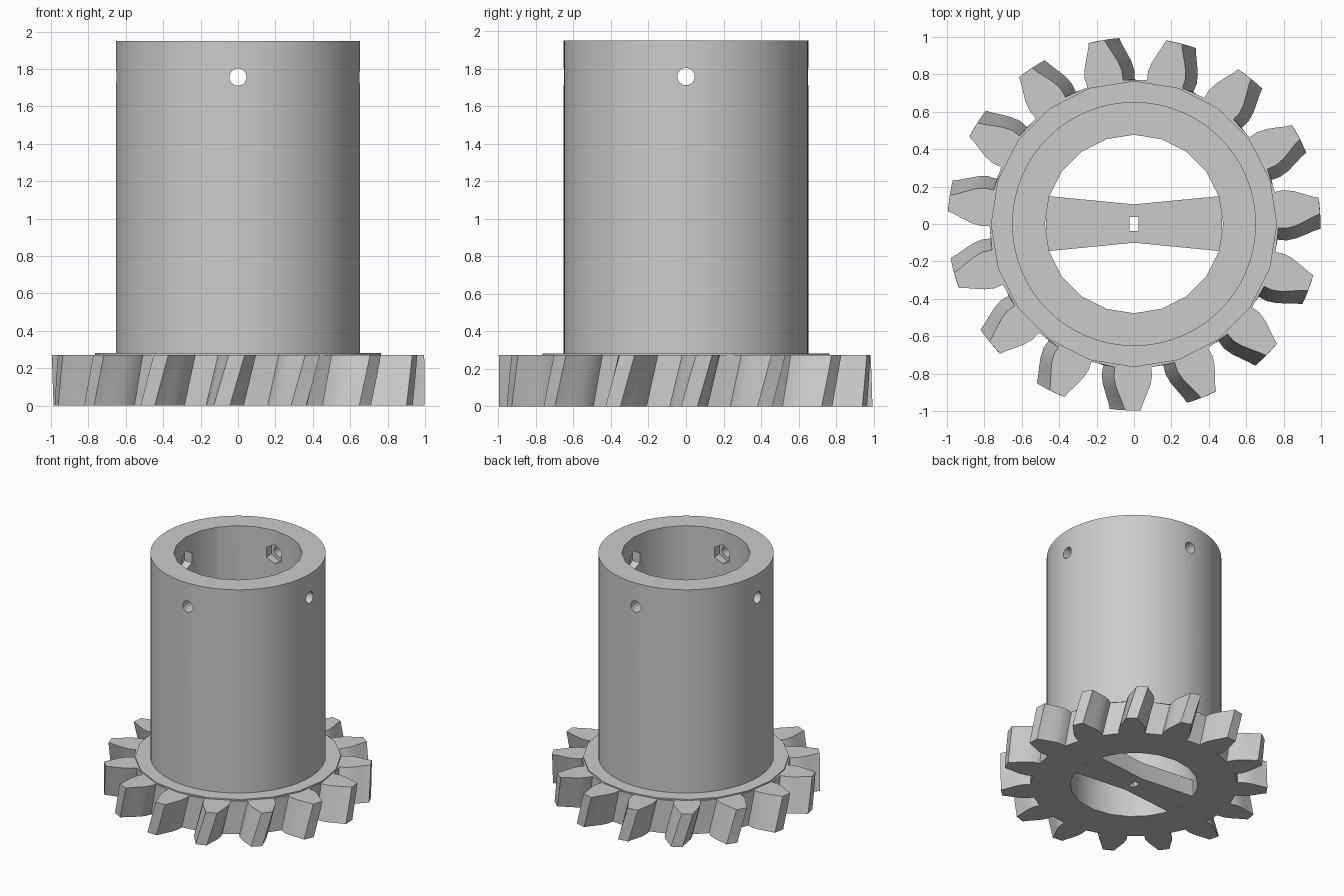
import bpy, bmesh, math
from mathutils import Matrix

cube = bpy.data.objects.get("Cube")
if cube:
    bpy.data.objects.remove(cube, do_unlink=True)

grey = bpy.data.materials.new("plain grey")
grey.use_nodes = True
COLOUR = (0.6, 0.6, 0.6, 1)
grey.diffuse_color = COLOUR
grey.node_tree.nodes["Principled BSDF"].inputs["Base Color"].default_value = COLOUR


def add_object(name, bm):
    bmesh.ops.recalc_face_normals(bm, faces=bm.faces)
    mesh = bpy.data.meshes.new(name)
    bm.to_mesh(mesh)
    bm.free()
    mesh.materials.append(grey)
    obj = bpy.data.objects.new(name, mesh)
    bpy.context.collection.objects.link(obj)
    return obj


def prism(name, outline, z0, z1, twist=0.0, layers=1):
    """Extrude an outline upwards, turning it by twist on the way."""
    bm = bmesh.new()
    rings = []
    for k in range(layers + 1):
        t = k / layers
        c, s = math.cos(twist * (t - 1)), math.sin(twist * (t - 1))
        z = z0 + (z1 - z0) * t
        rings.append([bm.verts.new((x * c - y * s, x * s + y * c, z)) for x, y in outline])
    n = len(outline)
    for low, high in zip(rings, rings[1:]):
        for i in range(n):
            j = (i + 1) % n
            bm.faces.new((low[i], low[j], high[j], high[i]))
    bm.faces.new(rings[0][::-1])
    bm.faces.new(rings[-1])
    return add_object(name, bm)


def circle(radius, sides):
    return [(radius * math.cos(math.tau * i / sides), radius * math.sin(math.tau * i / sides))
            for i in range(sides)]


def cut(obj, cutter):
    """Subtract the cutter from the object and discard it."""
    cutter.hide_render = True
    mod = obj.modifiers.new("cut", "BOOLEAN")
    mod.operation = "DIFFERENCE"
    mod.solver = "EXACT"
    mod.object = cutter
    bpy.context.view_layer.objects.active = obj
    bpy.ops.object.modifier_apply(modifier=mod.name)
    bpy.data.objects.remove(cutter, do_unlink=True)


GEAR_TOP, DISC_TOP, TUBE_TOP = 0.272, 0.282, 1.95
BORE, HOLE_Z = 0.477, 1.757

# Helical gear: tooth flank as radius and half width
flank = [(0.772, 0.097), (0.82, 0.102), (0.87, 0.092), (0.92, 0.072), (0.965, 0.053), (0.997, 0.043)]
TEETH = 15
outline = []
for i in range(TEETH):
    a = math.radians(5.6) + math.tau * i / TEETH
    side = [(r, math.asin(w / r)) for r, w in flank]
    for r, h in [(r, -h) for r, h in side] + [(r, h) for r, h in reversed(side)]:
        outline.append((r * math.cos(a + h), r * math.sin(a + h)))
gear = prism("gear", outline, 0, GEAR_TOP, twist=math.radians(4.6), layers=3)

# Thin shoulder disc and tall tube
disc = prism("shoulder_disc", circle(0.765, 20), GEAR_TOP, DISC_TOP)
tube = prism("tube", circle(0.652, 100), DISC_TOP, TUBE_TOP)

# Common bore
for part in (gear, disc, tube):
    cut(part, prism("bore_cutter", circle(BORE, 20), -0.1, 2.1))

# Cross holes with hexagonal nut pockets on the inside wall
for i in range(4):
    turn = Matrix.Rotation(i * math.pi / 2, 4, "Z")
    lay_down = Matrix.Rotation(math.pi / 2, 4, "Y")
    for radius, sides, start, end in ((0.046, 24, 0.3, 0.8), (0.08, 6, 0.4, 0.535)):
        cutter = prism("hole_cutter", circle(radius, sides), start, end)
        cutter.data.transform(turn @ Matrix.Translation((0, 0, HOLE_Z)) @ lay_down)
        cut(tube, cutter)

# Bow-tie cross bar with a square slot for the shaft
bar = prism("cross_bar", [(-0.47, -0.146), (0, -0.1), (0.47, -0.146),
                          (0.47, 0.15), (0, 0.105), (-0.47, 0.15)], 0, 0.14)
cut(bar, prism("slot_cutter", [(-0.024, -0.037), (0.024, -0.037), (0.024, 0.037), (-0.024, 0.037)], -0.1, 0.3))

# Smooth curved walls, keep edges sharp
for part in (gear, disc, tube, bar):
    bpy.ops.object.select_all(action="DESELECT")
    part.select_set(True)
    bpy.context.view_layer.objects.active = part
    bpy.ops.object.shade_smooth_by_angle(angle=math.radians(30))
